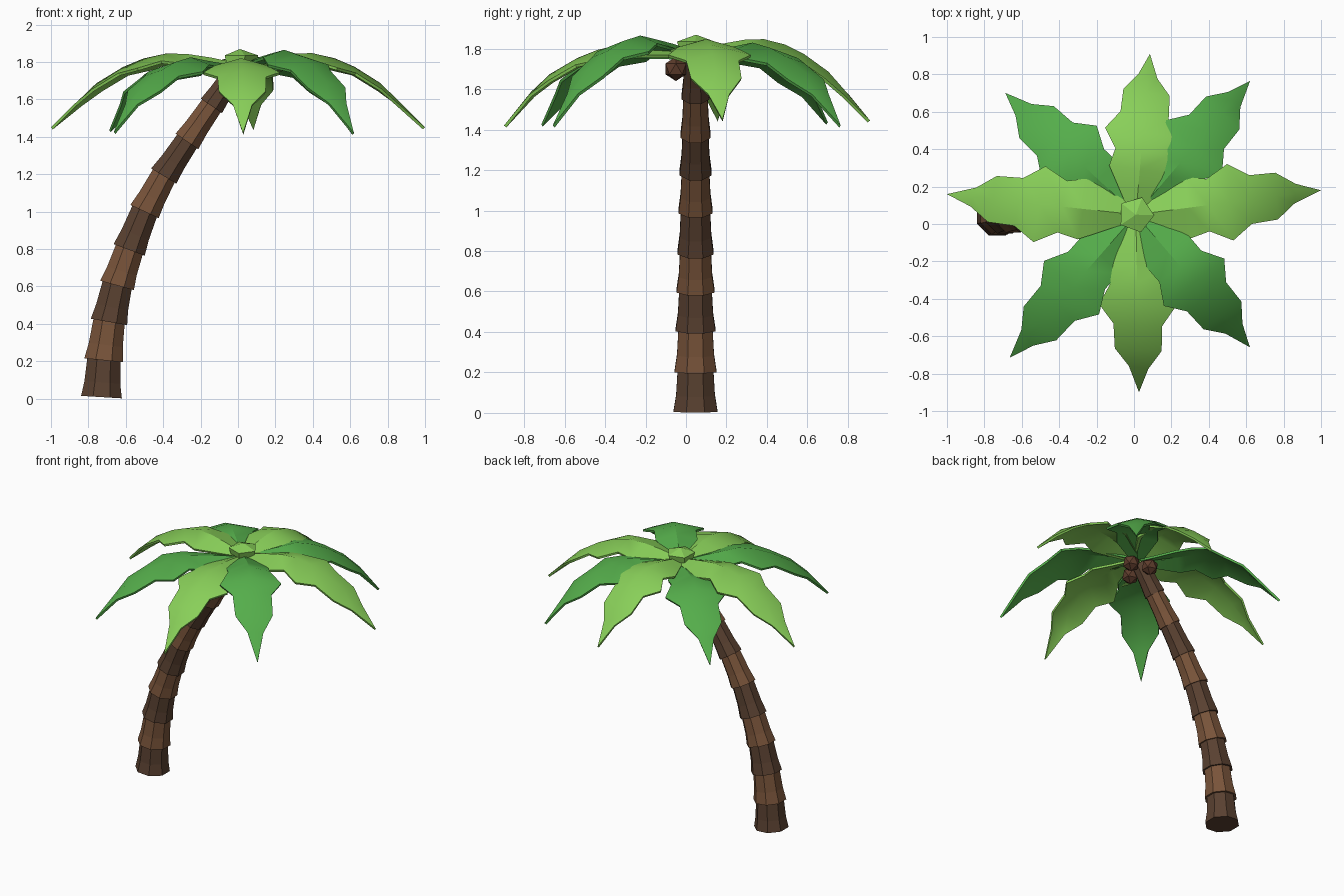
import bpy, bmesh, math
from mathutils import Vector, Matrix

if "Cube" in bpy.data.objects:
    bpy.data.objects.remove(bpy.data.objects["Cube"])


def material(name, rgb):
    m = bpy.data.materials.new(name)
    m.diffuse_color = (*rgb, 1)
    m.use_nodes = True
    m.node_tree.nodes["Principled BSDF"].inputs["Base Color"].default_value = m.diffuse_color
    return m


BARK_DARK = material("bark_dark", (0.10, 0.052, 0.03))
BARK_LIGHT = material("bark_light", (0.19, 0.088, 0.042))
NUT = material("nut_brown", (0.11, 0.045, 0.025))
LEAF_LIGHT = material("leaf_light", (0.25, 0.63, 0.10))
LEAF_DARK = material("leaf_dark", (0.09, 0.42, 0.07))


def finish(bm, name, mat):
    bmesh.ops.recalc_face_normals(bm, faces=bm.faces)
    me = bpy.data.meshes.new(name)
    bm.to_mesh(me)
    bm.free()
    me.materials.append(mat)
    ob = bpy.data.objects.new(name, me)
    bpy.context.collection.objects.link(ob)
    return ob


def loft(name, rings, mat):
    """Closed solid through a list of equal-length vertex rings."""
    bm = bmesh.new()
    vs = [[bm.verts.new(p) for p in r] for r in rings]
    n = len(vs[0])
    for a, b in zip(vs, vs[1:]):
        for i in range(n):
            bm.faces.new((a[i], a[(i + 1) % n], b[(i + 1) % n], b[i]))
    bm.faces.new(vs[0][::-1])
    bm.faces.new(vs[-1])
    return finish(bm, name, mat)


def ring(c, tangent, r, n=8):
    """Octagonal ring around the trunk path, tilted with the x-z tangent."""
    u = Vector((tangent.z, 0, -tangent.x))
    v = Vector((0, 1, 0))
    pts = []
    for i in range(n):
        a = 2 * math.pi * (i + 0.5) / n
        pts.append(c + (u * math.cos(a) + v * math.sin(a)) * r)
    return pts


# Trunk: nine stacked octagonal segments, each flared at its foot
path = [(-0.73, 0.008), (-0.718, 0.205), (-0.69, 0.41), (-0.647, 0.605), (-0.582, 0.795),
        (-0.50, 1.0), (-0.397, 1.19), (-0.273, 1.375), (-0.142, 1.565), (-0.015, 1.75)]
path = [Vector((x, 0.047, z)) for x, z in path]
tangents = [(path[min(i + 1, 9)] - path[max(i - 1, 0)]).normalized() for i in range(10)]
for i in range(9):
    r = 0.118 - 0.0055 * i
    a, b = path[i], path[i + 1]
    ta, tb = tangents[i], tangents[i + 1]
    loft(f"trunk_segment_{i + 1}",
         [ring(a, ta, r), ring(a.lerp(b, 0.4), ta.lerp(tb, 0.4).normalized(), r * 0.88),
          ring(b + tb * 0.008, tb, r * 0.81)],
         BARK_LIGHT if i % 2 else BARK_DARK)

# Fronds: folded jagged leaves, rows of (distance, half width, ridge height, fold slope)
CENTRE = Vector((0.01, 0.05, 0))
rows = [(0.03, 0.05, 1.80, 0.3), (0.15, 0.105, 1.83, 0.35), (0.28, 0.165, 1.852, 0.3),
        (0.39, 0.14, 1.855, 0.28), (0.51, 0.205, 1.828, 0.25), (0.62, 0.13, 1.78, 0.25),
        (0.76, 0.125, 1.69, 0.25), (0.86, 0.052, 1.59, 0.25)]


def frond(name, angle, length, tip_z, lift, dark):
    bm = bmesh.new()
    rot = Matrix.Rotation(math.radians(angle), 3, 'Z')

    def vert(r, w, z):
        return bm.verts.new(CENTRE + rot @ Vector((r * length, w, z)))

    strips = []
    for r, w, z, slope in rows:
        z += lift * math.sin(math.pi * min(1, r + 0.1))
        if dark and r < 0.3:  # dark leaves tuck under the light ones
            z -= 0.015
            w *= 0.85
        drop = slope * w
        # jagged points sweep slightly differently on the two sides
        strips.append((vert(r + 0.01, w, z - drop), vert(r, 0, z), vert(r - 0.01, -w, z - drop)))
    for a, b in zip(strips, strips[1:]):
        for k in (0, 1):
            bm.faces.new((a[k], a[k + 1], b[k + 1], b[k]))
    tip = vert(1.0, 0, tip_z)
    end = strips[-1]
    for k in (0, 1):
        bm.faces.new((end[k], end[k + 1], tip))
    ob = finish(bm, name, LEAF_DARK if dark else LEAF_LIGHT)
    if ob.data.polygons[0].normal.z < 0:
        ob.data.flip_normals()
    s = ob.modifiers.new("thickness", 'SOLIDIFY')
    s.thickness = 0.015
    s.offset = -1
    # smooth blade with crisp rim
    bpy.ops.object.select_all(action='DESELECT')
    ob.select_set(True)
    bpy.context.view_layer.objects.active = ob
    bpy.ops.object.modifier_apply(modifier="thickness")
    bpy.ops.object.shade_smooth_by_angle(angle=math.radians(30))


# angle, length, tip height, lift of the arch
fronds = [(7.5, 0.998, 1.45, -0.008), (49.5, 0.94, 1.42, -0.025), (85, 0.863, 1.445, -0.008),
          (137, 0.955, 1.435, -0.04), (173.8, 1.016, 1.45, -0.01), (228.6, 1.02, 1.425, -0.03),
          (271, 0.95, 1.42, -0.035), (310.7, 0.935, 1.42, 0.01)]
for i, (ang, length, tip_z, lift) in enumerate(fronds):
    frond(f"frond_{i + 1}", ang, length, tip_z, lift, i % 2 == 1)

# Crown cap: five-sided bud with a short rim and a low point
cap = []
for r, z in ((0.085, 1.79), (0.098, 1.835), (0.003, 1.868)):
    cap.append([CENTRE + Vector((r * math.cos(a), r * math.sin(a), z))
                for a in (math.radians(-2 + 72 * k) for k in range(5))])
loft("crown_cap", cap, LEAF_LIGHT)

# Coconuts: faceted balls clustered under the crown
for i, p in enumerate([(-0.01, -0.05, 1.70), (-0.02, 0.14, 1.69), (0.075, 0.06, 1.72)]):
    bm = bmesh.new()
    bmesh.ops.create_icosphere(bm, subdivisions=1, radius=0.06, matrix=Matrix.Translation(p))
    finish(bm, f"coconut_{i + 1}", NUT)
